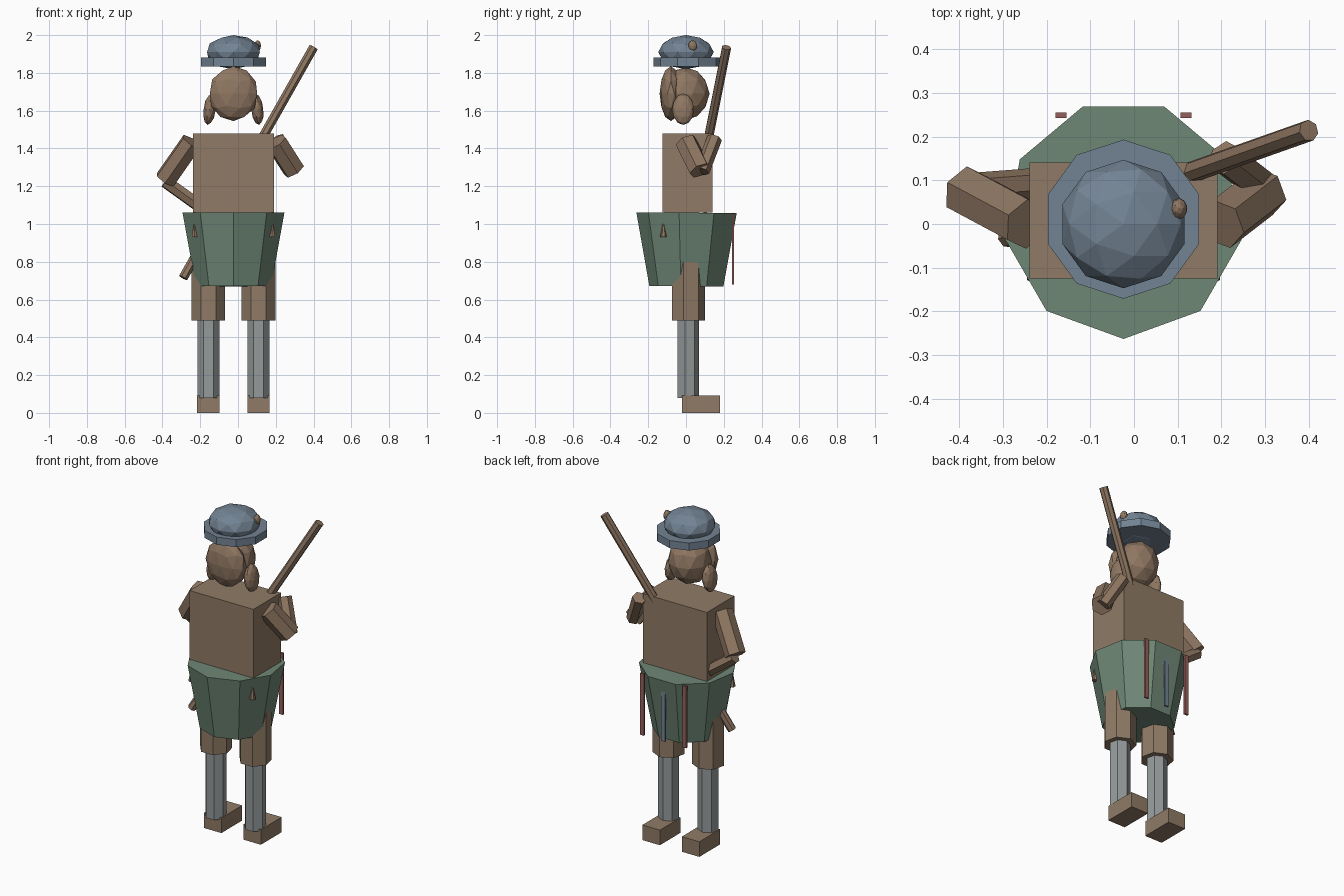
import bpy, bmesh, math
from mathutils import Vector, Matrix

cube = bpy.data.objects.get("Cube")
if cube:
    bpy.data.objects.remove(cube, do_unlink=True)

CX = -0.024  # centre line of the figure


def material(name, r, g, b):
    col = [(c / 255) ** 2.2 for c in (r, g, b)] + [1.0]
    m = bpy.data.materials.new(name)
    m.use_nodes = True
    m.diffuse_color = col
    m.node_tree.nodes["Principled BSDF"].inputs["Base Color"].default_value = col
    return m


brown = material("brown cloth", 142, 122, 102)
skin = material("warm brown", 142, 118, 98)
green = material("kilt green", 110, 134, 117)
blue = material("bonnet blue", 114, 130, 146)
grey = material("sock grey", 147, 152, 152)
red = material("ribbon red", 148, 96, 92)


def finish(name, bm, mat):
    bmesh.ops.recalc_face_normals(bm, faces=bm.faces)
    mesh = bpy.data.meshes.new(name)
    bm.to_mesh(mesh)
    bm.free()
    mesh.materials.append(mat)
    ob = bpy.data.objects.new(name, mesh)
    bpy.context.collection.objects.link(ob)
    return ob


def box(name, centre, size, mat):
    bm = bmesh.new()
    bmesh.ops.create_cube(bm, size=1)
    bmesh.ops.scale(bm, vec=size, verts=bm.verts)
    bmesh.ops.translate(bm, vec=centre, verts=bm.verts)
    return finish(name, bm, mat)


def prism(name, a, b, r1, r2, sides, mat, start=90):
    """Tapered prism from a to b, first corner at the start angle."""
    a, b = Vector(a), Vector(b)
    rot = Vector((0, 0, 1)).rotation_difference(b - a)
    bm = bmesh.new()
    rings = []
    for p, r in ((a, r1), (b, r2)):
        ring = []
        for i in range(sides):
            t = math.radians(start) + math.tau * i / sides
            ring.append(bm.verts.new(p + rot @ Vector((r * math.cos(t), r * math.sin(t), 0))))
        bm.faces.new(ring)
        rings.append(ring)
    for i in range(sides):
        j = (i + 1) % sides
        bm.faces.new((rings[0][i], rings[0][j], rings[1][j], rings[1][i]))
    return finish(name, bm, mat)


def ball(name, centre, radii, mat, tilt=0):
    bm = bmesh.new()
    bmesh.ops.create_icosphere(bm, subdivisions=2, radius=1)
    bmesh.ops.scale(bm, vec=radii, verts=bm.verts)
    m = Matrix.Translation(centre) @ Matrix.Rotation(tilt, 4, 'Y')
    bmesh.ops.transform(bm, matrix=m, verts=bm.verts)
    return finish(name, bm, mat)


# Torso and kilt
box("torso", (CX, 0.008, 1.27), (0.43, 0.265, 0.42), brown)
prism("kilt", (CX, 0.008, 0.67), (CX, 0.011, 1.06), 0.202, 0.274, 9, green, -90)

# Legs, socks, shoes, side hair and kilt pins, mirrored about the centre line
for side, s in (("right", -1), ("left", 1)):
    x = CX + s * 0.133
    prism(side + "_thigh", (x, 0.008, 0.49), (x, 0.008, 0.8), 0.0915, 0.0915, 7, brown)
    prism(side + "_sock", (x, 0.008, 0.08), (x, 0.008, 0.49), 0.06, 0.06, 7, grey)
    box(side + "_shoe", (x, 0.08, 0.046), (0.118, 0.2, 0.092), brown)
    ball(side + "_side_hair", (CX + s * 0.126, -0.015, 1.607), (0.033, 0.059, 0.083), skin, -s * 0.12)
    prism(side + "_kilt_pin", (CX + s * 0.205, -0.119, 0.93), (CX + s * 0.205, -0.119, 1.02),
          0.018, 0.002, 6, skin)
    box(side + "_ribbon", (CX + s * 0.143, 0.249, 0.868), (0.026, 0.012, 0.375), red)
box("middle_ribbon", (CX, 0.249, 0.868), (0.026, 0.012, 0.375), blue)

# Head and hair
ball("head", (CX, -0.005, 1.69), (0.122, 0.13, 0.14), skin)
ball("back_hair", (CX, -0.08, 1.69), (0.132, 0.06, 0.145), skin)

# Bonnet
prism("bonnet_band", (CX, 0.011, 1.835), (CX, 0.011, 1.881), 0.182, 0.182, 10, blue)
ball("bonnet_crown", (CX, 0, 1.91), (0.147, 0.147, 0.09), blue)
ball("bonnet_pompom", (0.103, 0.035, 1.943), (0.019, 0.024, 0.03), skin)

# Arms
prism("right_upper_arm", (-0.245, 0.0, 1.435), (-0.385, 0.075, 1.235), 0.06, 0.06, 6, skin)
prism("right_forearm", (-0.385, 0.08, 1.225), (-0.19, 0.095, 1.085), 0.036, 0.036, 6, skin)
prism("left_upper_arm", (0.2, 0.0, 1.435), (0.297, 0.075, 1.283), 0.06, 0.06, 6, skin)
prism("left_forearm", (0.295, 0.085, 1.28), (0.208, 0.152, 1.455), 0.04, 0.04, 6, skin)

# Long staff carried across the back and over the shoulder
prism("staff", (-0.29, -0.03, 0.715), (0.4, 0.214, 1.935), 0.025, 0.025, 7, skin)
